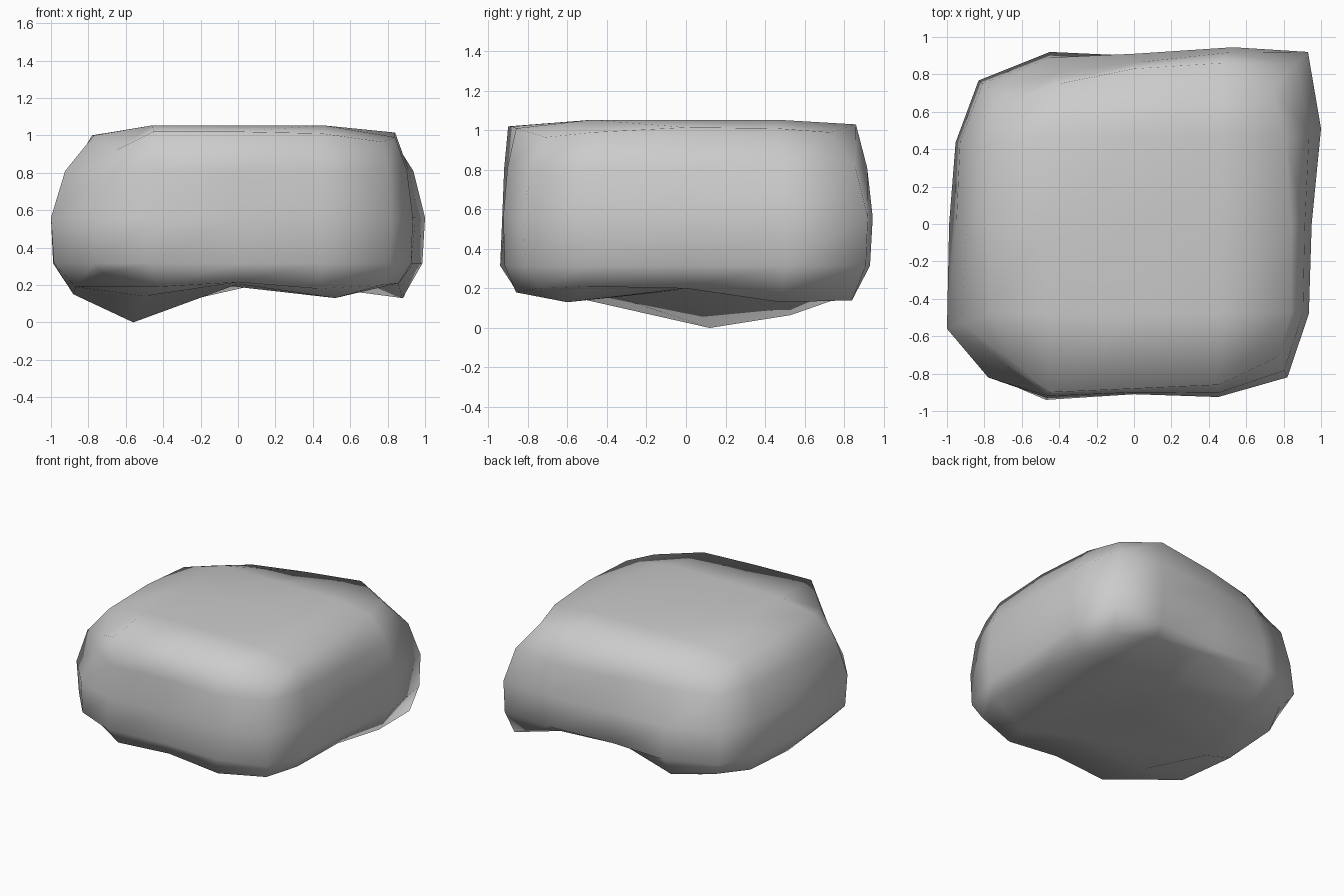
import bpy, bmesh

if "Cube" in bpy.data.objects:
    bpy.data.objects.remove(bpy.data.objects["Cube"])

# Outlines of 16 points, counter-clockwise from the front left corner
top = [(-.65, -.73, .92), (-.45, -.90, 1.02), (0, -.88, 1.02), (.45, -.86, 1.01),
       (.77, -.71, .965), (.84, -.47, .99), (.84, 0, 1.015), (.81, .46, 1.01),
       (.74, .73, .99), (.46, .86, 1.03), (0, .83, .99), (-.40, .75, .97),
       (-.65, .66, .93), (-.76, .42, .98), (-.78, 0, 1.0), (-.77, -.48, 1.0)]
middle = [(-.78, -.82), (-.465, -.93), (0, -.91), (.45, -.925),
          (.82, -.82), (.935, -.48), (.95, 0), (1.0, .51),
          (.93, .92), (.53, .945), (0, .91), (-.45, .89),
          (-.81, .75), (-.93, .44), (-.95, 0), (-1.0, -.56)]
bottom = [(-.72, -.74, .26), (-.43, -.86, .19), (0, -.85, .215), (.43, -.86, .18),
          (.77, -.75, .2), (.86, -.5, .21), (.86, 0, .2), (.88, .48, .13),
          (.89, .84, .14), (.5, .83, .25), (.03, .82, .3), (-.45, .83, .17),
          (-.75, .7, .2), (-.87, .45, .17), (-.88, 0, .15), (-.87, -.5, .19)]

# Inner points of the flat top and of the uneven underside (3 x 3, front to back)
top_inner = [(x, y, 1.053) for y in (-.48, 0, .47) for x in (-.46, 0, .46)]
bottom_inner = [(-.5, -.5, .14), (0, -.5, .205), (.52, -.6, .13),
                (-.56, .12, 0), (-.05, 0, .195), (.47, 0, .2),
                (-.5, .53, .065), (.05, .53, .19), (.5, .5, .18)]


def blend(a, b, t, z, special):
    """Outline between a and b; special gives other amounts for single points."""
    ring = []
    for i, (p, q) in enumerate(zip(a, b)):
        s = special.get(i, t)
        ring.append((p[0] + (q[0] - p[0]) * s, p[1] + (q[1] - p[1]) * s, z))
    return ring


bm = bmesh.new()


def add(points):
    return [bm.verts.new(p) for p in points]


def cap(ring, inner, flip):
    rows = [ring[0:5]]
    for r in range(3):
        rows.append([ring[15 - r]] + inner[r * 3:r * 3 + 3] + [ring[5 + r]])
    rows.append(ring[8:13][::-1])
    for a, b in zip(rows, rows[1:]):
        for i in range(4):
            quad = [a[i], a[i + 1], b[i + 1], b[i]]
            bm.faces.new(quad[::-1] if flip else quad)


# Side wall: bulges low on the left, dents at the upper back and front left corner
bulge = {1: -.15, 11: -.5, 12: -.35, 13: -.4, 14: -.55}
dent = {0: .7, 10: .6, 11: .6, 12: .35}
levels = [add(bottom), add(blend(middle, bottom, .12, .315, bulge)),
          add(blend(middle, middle, 0, .56, {})),
          add(blend(middle, top, .33, .81, dent)), add(top)]
for low, high in zip(levels, levels[1:]):
    for i in range(16):
        j = (i + 1) % 16
        bm.faces.new((low[i], low[j], high[j], high[i]))

# Top and underside
cap(levels[-1], add(top_inner), False)
cap(levels[0], add(bottom_inner), True)

for f in bm.faces:
    f.smooth = True
mesh = bpy.data.meshes.new("boulder")
bm.to_mesh(mesh)
bm.free()
boulder = bpy.data.objects.new("boulder", mesh)
bpy.context.collection.objects.link(boulder)
